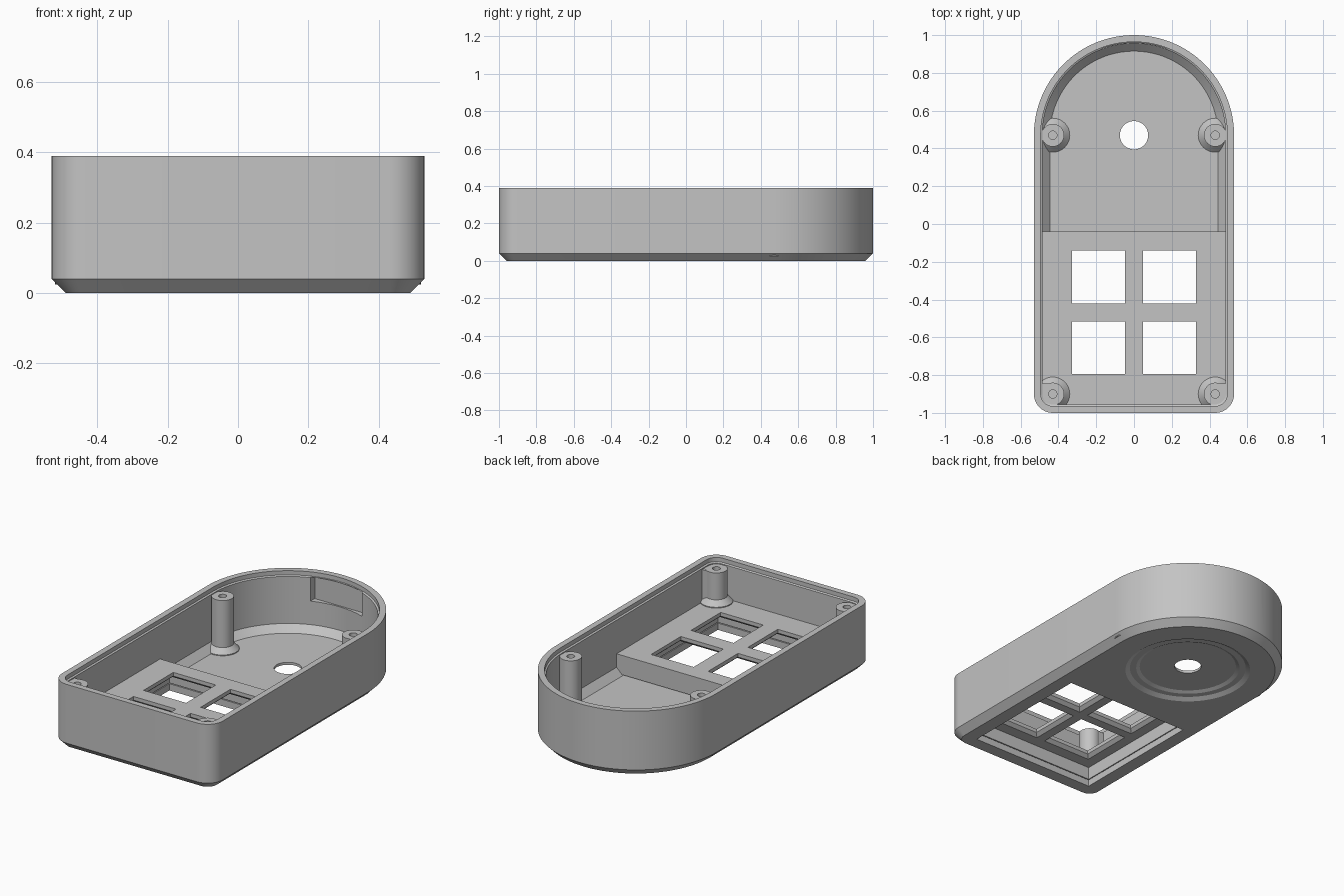
import bpy, bmesh, math

old = bpy.data.objects.get("Cube")
if old:
    bpy.data.objects.remove(old, do_unlink=True)

grey = bpy.data.materials.new("matte_grey")
grey.use_nodes = True
GREY = (0.55, 0.55, 0.55, 1)
grey.diffuse_color = GREY
grey.node_tree.nodes["Principled BSDF"].inputs["Base Color"].default_value = GREY

HALF, ARC_Y, CORNER, TOP = 0.53, 0.47, 0.1, 0.39


def arc(cx, cy, r, a0, a1, n):
    """Points along an arc, angles in degrees."""
    angles = [math.radians(a0 + (a1 - a0) * i / n) for i in range(n + 1)]
    return [(cx + r * math.cos(a), cy + r * math.sin(a)) for a in angles]


def case_outline(inset):
    """Round back end and small rounded front corners."""
    r = max(CORNER - inset, 0.012)
    cx, cy = HALF - inset - r, -1 + inset + r
    return (arc(0, ARC_Y, HALF - inset, 0, 180, 64)
            + arc(-cx, cy, r, 180, 270, 10) + arc(cx, cy, r, 270, 360, 10))


def circle(x, y, r, n=48):
    return arc(x, y, r, 0, 360, n)[:-1]


def rect(x0, x1, y0, y1):
    return [(x0, y0), (x1, y0), (x1, y1), (x0, y1)]


def loft(name, levels):
    """Closed solid through a stack of (outline, z) levels."""
    bm = bmesh.new()
    rings = [[bm.verts.new((x, y, z)) for x, y in pts] for pts, z in levels]
    for low, high in zip(rings, rings[1:]):
        n = len(low)
        for i in range(n):
            j = (i + 1) % n
            bm.faces.new((low[i], low[j], high[j], high[i]))
    bm.faces.new(rings[0][::-1])
    bm.faces.new(rings[-1])
    bmesh.ops.recalc_face_normals(bm, faces=bm.faces)
    mesh = bpy.data.meshes.new(name)
    bm.to_mesh(mesh)
    bm.free()
    mesh.materials.append(grey)
    obj = bpy.data.objects.new(name, mesh)
    bpy.context.collection.objects.link(obj)
    return obj


def box(name, x0, x1, y0, y1, z0, z1):
    return loft(name, [(rect(x0, x1, y0, y1), z0), (rect(x0, x1, y0, y1), z1)])


def combine(target, tool, operation):
    """Apply a boolean and remove the tool."""
    tool.hide_render = True
    mod = target.modifiers.new(operation, 'BOOLEAN')
    mod.operation, mod.object, mod.solver = operation, tool, 'EXACT'
    bpy.context.view_layer.objects.active = target
    bpy.ops.object.modifier_apply(modifier=mod.name)
    bpy.data.objects.remove(tool, do_unlink=True)


# Outer shell with chamfered underside
case = loft("case_shell", [(case_outline(0.04), 0), (case_outline(0), 0.04),
                           (case_outline(0), TOP)])

# Main cavity with sloped floor edge and a stepped lip
cavity = [(0.085, 0.04), (0.045, 0.08), (0.045, 0.36), (0.036, 0.365), (0.036, 0.45)]
combine(case, loft("cavity", [(case_outline(i), z) for i, z in cavity]), 'DIFFERENCE')

# Raised key deck at the front
combine(case, box("key_deck", -0.495, 0.495, -0.965, -0.04, 0.045, 0.16), 'UNION')

# Screw posts with flared feet; the front ones stand on the deck
for side in (-1, 1):
    for y, floor in ((0.47, 0.04), (-0.9, 0.16)):
        x = side * 0.43
        post = [(0.09, floor - 0.015), (0.09, floor + 0.005),
                (0.06, floor + 0.035), (0.06, 0.355)]
        combine(case, loft("post", [(circle(x, y, r), z) for r, z in post]), 'UNION')
        if y < 0:
            web = box("post_web", min(x, side * 0.49), max(x, side * 0.49),
                      -0.958, -0.845, 0.15, 0.354)
            combine(case, web, 'UNION')
        pilot = [(circle(x, y, 0.022, 24), floor + 0.05), (circle(x, y, 0.022, 24), 0.5)]
        combine(case, loft("pilot_hole", pilot), 'DIFFERENCE')

# Key recess under the deck
combine(case, box("key_recess", -0.41, 0.41, -0.885, -0.06, -0.1, 0.12), 'DIFFERENCE')

# Four key windows, bevelled on the underside
for cx in (-0.188, 0.188):
    for cy in (-0.28, -0.655):
        steps = [(0.16, 0.11), (0.16, 0.12), (0.14, 0.138), (0.14, 0.2)]
        window = [(rect(cx - h, cx + h, cy - h, cy + h), z) for h, z in steps]
        combine(case, loft("key_window", window), 'DIFFERENCE')

# Stepped dial recess on the underside and its shaft hole
dial = [(0.35, -0.05), (0.35, 0), (0.325, 0.015), (0.29, 0.0151), (0.27, 0.025)]
combine(case, loft("dial_recess", [(circle(0, ARC_Y, r, 72), z) for r, z in dial]),
        'DIFFERENCE')
shaft = [(circle(0, ARC_Y, 0.075), -0.1), (circle(0, ARC_Y, 0.075), 0.1)]
combine(case, loft("shaft_hole", shaft), 'DIFFERENCE')

# Connector pocket inside the back wall, and a flared slot through it
combine(case, box("connector_pocket", -0.17, 0.17, 0.8, 0.965, 0.22, 0.362), 'DIFFERENCE')


def slot_outline(half, z0, z1):
    return [(-half, z0), (half, z0), (half, z1), (-half, z1)]


slot = loft("connector_slot", [(slot_outline(0.085, 0.265, 0.345), -0.9),
                               (slot_outline(0.085, 0.265, 0.345), -0.968),
                               (slot_outline(0.125, 0.24, 0.37), -1.005),
                               (slot_outline(0.125, 0.24, 0.37), -1.1)])
for v in slot.data.vertices:
    x, z, y = v.co
    v.co = (x, -y, z)
slot.data.flip_normals()
combine(case, slot, 'DIFFERENCE')

# Smooth curves, keep edges crisp
bpy.ops.object.select_all(action='DESELECT')
case.select_set(True)
bpy.context.view_layer.objects.active = case
bpy.ops.object.shade_smooth_by_angle(angle=math.radians(25))
